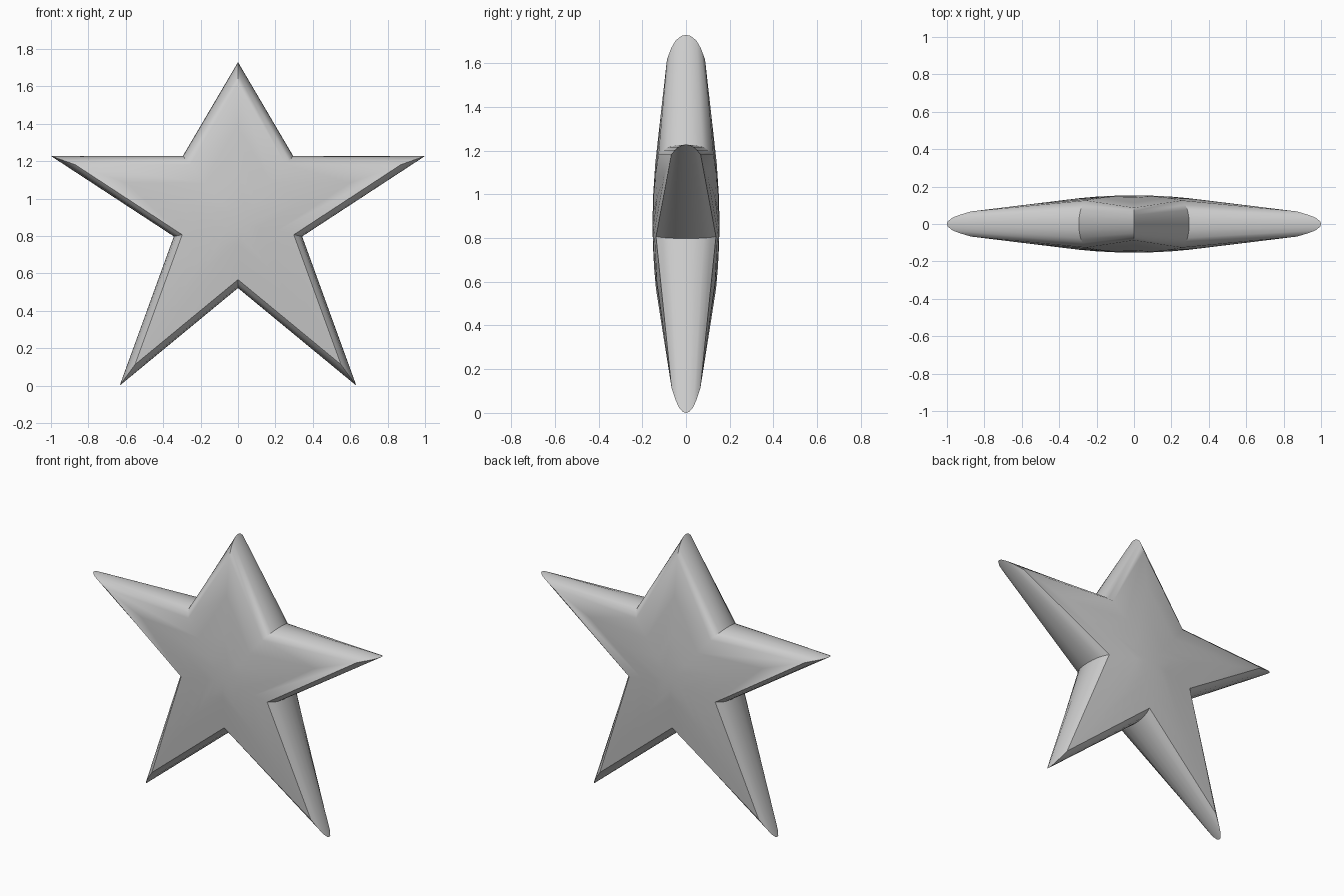
import bpy, bmesh, math

if "Cube" in bpy.data.objects:
    bpy.data.objects.remove(bpy.data.objects["Cube"])

CZ = 0.87  # height of the star's centre

# Right half of the outline, top to bottom, then mirrored to the left
right = [(0, 1.73), (0.295, 1.228), (1.0, 1.228), (0.343, 0.798), (0.633, 0.0), (0, 0.522)]
outline = right + [(-x, z) for x, z in reversed(right[1:-1])]

# Rounded rim and domed face: (scale of the outline, share of full thickness)
rings = [(1.0, 0.0), (0.995, 0.28), (0.97, 0.62), (0.93, 0.83), (0.87, 1.0),
         (0.6, 1.0), (0.32, 1.0), (0.15, 1.0)]


def half_thickness(r):
    """Nearly flat dome in the middle, straight taper along the arms."""
    if r < 0.28:
        return 0.153 - 0.013 * (r / 0.28) ** 2
    return 0.14 - 0.113 * (r - 0.28)


bm = bmesh.new()


def add_ring(scale, share, side):
    verts = []
    for x, z in outline:
        px, pz = x * scale, (z - CZ) * scale
        y = side * share * half_thickness(math.hypot(px, pz))
        verts.append(bm.verts.new((px, y, pz + CZ)))
    return verts


# Front and back shells share the rim ring
n = len(outline)
rim = add_ring(1.0, 0.0, 1)
for side in (-1, 1):
    prev = rim
    for scale, share in rings[1:]:
        cur = add_ring(scale, share, side)
        for i in range(n):
            j = (i + 1) % n
            bm.faces.new((prev[i], prev[j], cur[j], cur[i]))
        prev = cur
    centre = bm.verts.new((0, side * half_thickness(0), CZ))
    for i in range(n):
        bm.faces.new((prev[i], prev[(i + 1) % n], centre))
bmesh.ops.recalc_face_normals(bm, faces=bm.faces)

mesh = bpy.data.meshes.new("star")
bm.to_mesh(mesh)
bm.free()
star = bpy.data.objects.new("star", mesh)
bpy.context.collection.objects.link(star)
bpy.context.view_layer.objects.active = star
star.select_set(True)
bpy.ops.object.shade_smooth_by_angle(angle=math.radians(40))
